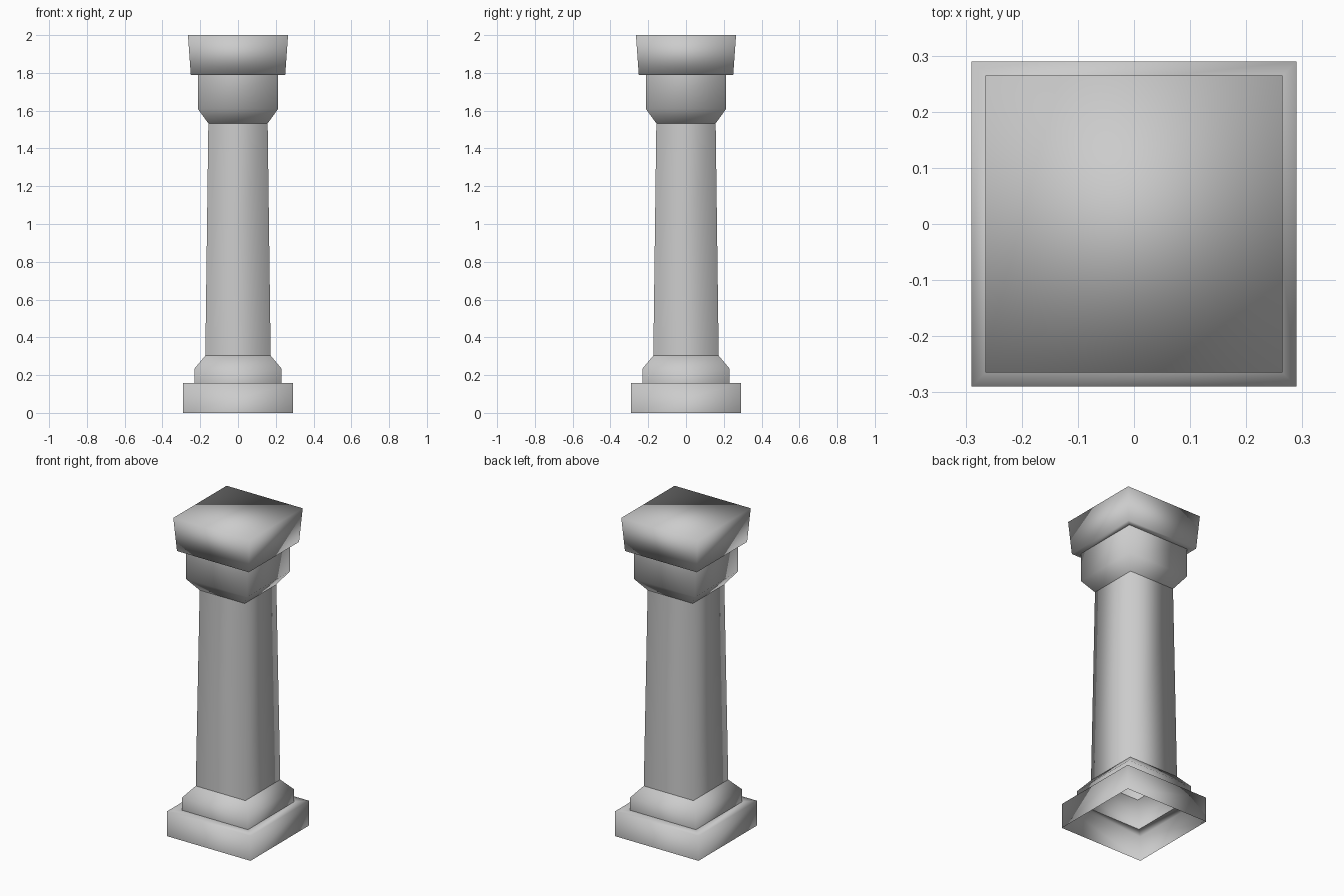
import bpy

cube = bpy.data.objects.get("Cube")
if cube:
    bpy.data.objects.remove(cube, do_unlink=True)

# One plain stone colour
stone = bpy.data.materials.new("grey_stone")
stone.use_nodes = True
stone.diffuse_color = (0.6, 0.6, 0.6, 1)
stone.node_tree.nodes["Principled BSDF"].inputs["Base Color"].default_value = stone.diffuse_color

CORNERS = [(-1, -1), (1, -1), (1, 1), (-1, 1)]


def square_loft(name, profile, close_top=False):
    """Sweep a (half width, height) profile around a square, leaving a hollow shell."""
    verts = [(sx * w, sy * w, z) for w, z in profile for sx, sy in CORNERS]
    faces = []
    for ring in range(len(profile) - 1):
        for i in range(4):
            a, b = ring * 4 + i, ring * 4 + (i + 1) % 4
            faces.append((a, b, b + 4, a + 4))
    if close_top:
        faces.append(tuple(range(len(verts) - 4, len(verts))))
    mesh = bpy.data.meshes.new(name)
    mesh.from_pydata(verts, [], faces)
    mesh.materials.append(stone)
    mesh.shade_smooth()
    obj = bpy.data.objects.new(name, mesh)
    bpy.context.collection.objects.link(obj)
    return obj


# Base, open underneath
square_loft("plinth", [(0.29, 0), (0.29, 0.157), (0.23, 0.157)])
square_loft("base_collar", [(0.23, 0.157), (0.23, 0.235), (0.173, 0.303)])

# Tapered shaft
square_loft("shaft", [(0.173, 0.303), (0.157, 1.533)])

# Capital
square_loft("capital_neck", [(0.157, 1.533), (0.213, 1.61), (0.213, 1.79)])
square_loft("capital_block", [(0.213, 1.79), (0.25, 1.79), (0.265, 2.0)], close_top=True)
